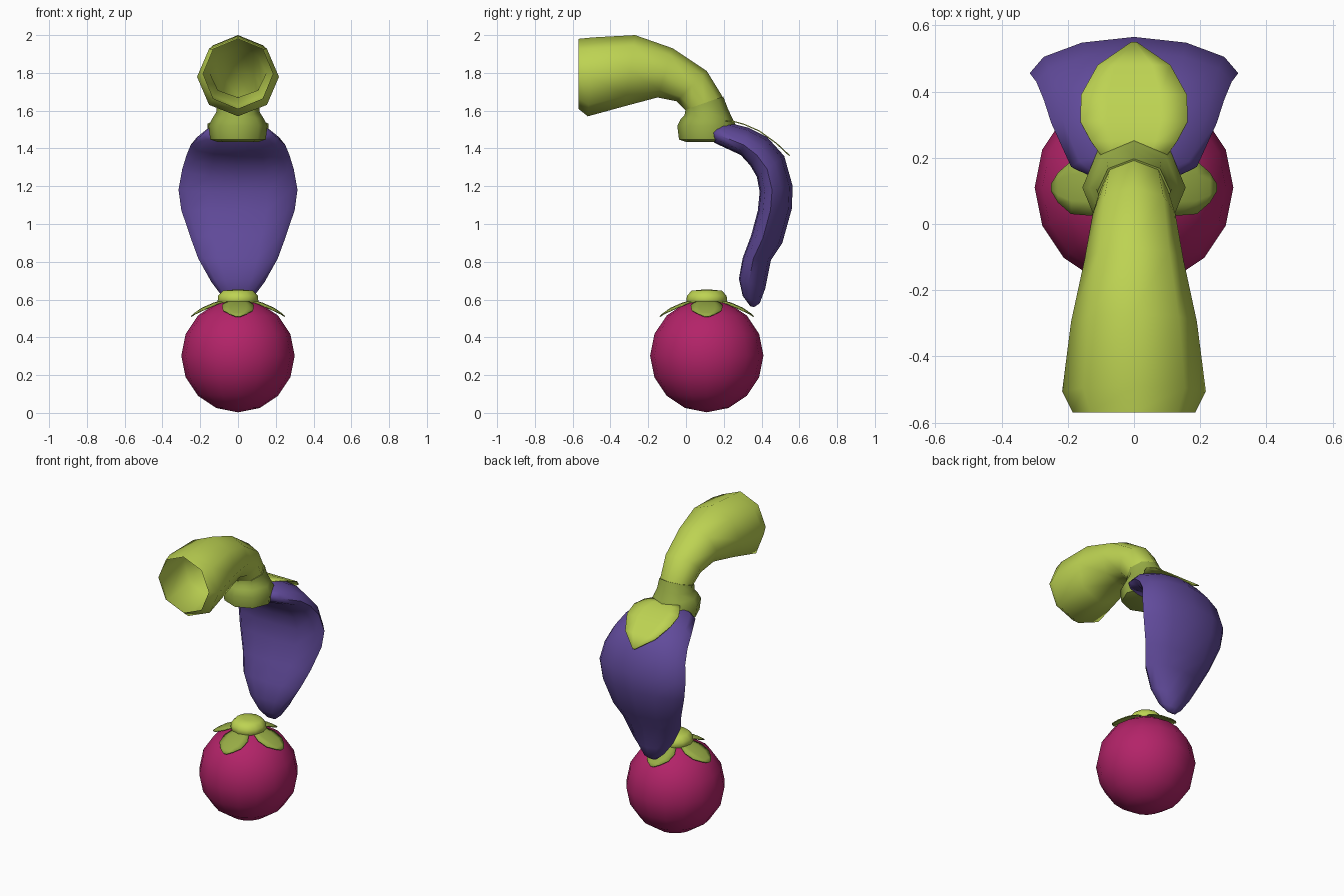
import bpy, bmesh, math
from mathutils import Vector

if "Cube" in bpy.data.objects:
    bpy.data.objects.remove(bpy.data.objects["Cube"])


def material(name, rgb):
    m = bpy.data.materials.new(name)
    m.diffuse_color = (*rgb, 1)
    m.use_nodes = True
    m.node_tree.nodes["Principled BSDF"].inputs["Base Color"].default_value = m.diffuse_color
    return m


LIME = material("lime green", (0.51, 0.65, 0.085))
OLIVE = material("leaf green", (0.31, 0.41, 0.06))
PURPLE = material("purple", (0.12, 0.07, 0.33))
BERRY = material("berry red", (0.45, 0.017, 0.14))


def finish(name, bm, mat, angle=50):
    bmesh.ops.recalc_face_normals(bm, faces=bm.faces)
    me = bpy.data.meshes.new(name)
    bm.to_mesh(me)
    bm.free()
    me.materials.append(mat)
    ob = bpy.data.objects.new(name, me)
    bpy.context.collection.objects.link(ob)
    bpy.ops.object.select_all(action='DESELECT')
    ob.select_set(True)
    bpy.context.view_layer.objects.active = ob
    bpy.ops.object.shade_smooth_by_angle(angle=math.radians(angle))
    return ob


def loft(name, rings, sides, mat, caps=(True, True), bend=0.0, angle=50):
    """Skin rings given as outer (y, z), inner (y, z), half width."""
    bm = bmesh.new()
    loops = []
    for yo, zo, yi, zi, w in rings:
        mid = Vector((0, (yo + yi) / 2, (zo + zi) / 2))
        half = Vector((0, (yo - yi) / 2, (zo - zi) / 2))
        loop = []
        for k in range(sides):
            a = math.tau * k / sides
            shift = math.cos(a) - bend * math.sin(a) ** 2
            loop.append(bm.verts.new(mid + half * shift + Vector((w * math.sin(a), 0, 0))))
        loops.append(loop)
    for a, b in zip(loops, loops[1:]):
        for k in range(sides):
            j = (k + 1) % sides
            bm.faces.new((a[k], a[j], b[j], b[k]))
    for cap, loop in zip(caps, (loops[0], loops[-1])):
        if cap:
            bm.faces.new(loop)
    return finish(name, bm, mat, angle)


def leaf(name, outline, place, mat):
    """Thin leaf from (length, half width) pairs; place maps (u, v) to a point."""
    bm = bmesh.new()
    rows = [[bm.verts.new(place(u, w * s)) for s in (-1, -0.5, 0, 0.5, 1)] for u, w in outline]
    for a, b in zip(rows, rows[1:]):
        for k in range(4):
            bm.faces.new((a[k], a[k + 1], b[k + 1], b[k]))
    ob = finish(name, bm, mat)
    mod = ob.modifiers.new("thickness", 'SOLIDIFY')
    mod.thickness = 0.006
    return ob


CY = 0.11  # axis of berry and collar


def round_rings(profile):
    return [(CY + r, z, CY - r, z, r) for r, z in profile]


# berry
bm = bmesh.new()
bmesh.ops.create_uvsphere(bm, u_segments=16, v_segments=8, radius=0.3)
bmesh.ops.translate(bm, verts=bm.verts, vec=(0, CY, 0.303))
finish("berry", bm, BERRY)

# knob on the berry
loft("berry_knob", round_rings([(0.09, 0.57), (0.108, 0.59), (0.105, 0.62),
                                (0.08, 0.647), (0.03, 0.652)]), 12, LIME)

# four leaves hugging the berry
for i in range(4):
    turn = math.pi / 2 * i
    c, s = math.cos(turn), math.sin(turn)

    def on_berry(u, v):
        r = 0.308 + 0.02 * max(0, (u - 0.1) / 0.15)
        z = 0.3 + math.sqrt(r * r - u * u - v * v)
        return (u * c - v * s, CY + u * s + v * c, z)

    leaf("berry_leaf_%d" % (i + 1), [(0.05, 0.04), (0.09, 0.065), (0.13, 0.085),
         (0.19, 0.08), (0.23, 0.045), (0.25, 0.012)], on_berry, OLIVE)

# hollow horn, open at the front
loft("horn", [(-0.57, 1.98, -0.57, 1.61, 0.185), (-0.49, 1.988, -0.52, 1.57, 0.217),
              (-0.27, 2.0, -0.32, 1.625, 0.19), (-0.07, 1.93, -0.15, 1.67, 0.15),
              (0.11, 1.81, -0.05, 1.65, 0.125), (0.19, 1.68, 0.0, 1.6, 0.105),
              (0.22, 1.57, 0.0, 1.53, 0.1)], 8, LIME, caps=(False, True), angle=60)

# collar below the horn, its top ring tilted to meet it
loft("collar", round_rings([(0.11, 1.435), (0.147, 1.447), (0.156, 1.52), (0.135, 1.56)])
     + [(0.222, 1.61, -0.008, 1.575, 0.115), (0.197, 1.675, -0.003, 1.605, 0.111)],
     8, OLIVE)

# curved petal
loft("petal", [(0.15, 1.515, 0.14, 1.47, 0.13), (0.21, 1.54, 0.15, 1.43, 0.19),
               (0.33, 1.51, 0.29, 1.365, 0.25), (0.43, 1.46, 0.34, 1.31, 0.272),
               (0.52, 1.36, 0.375, 1.25, 0.295), (0.565, 1.2, 0.39, 1.17, 0.315),
               (0.56, 1.08, 0.38, 1.07, 0.3), (0.51, 0.9, 0.345, 0.94, 0.25),
               (0.45, 0.81, 0.3, 0.82, 0.21), (0.42, 0.66, 0.28, 0.71, 0.14),
               (0.39, 0.58, 0.30, 0.62, 0.075), (0.36, 0.56, 0.34, 0.565, 0.03)],
     12, PURPLE, bend=0.25)

# leaf lying on top of the petal
SLOPE = [(0.18, 1.55), (0.25, 1.547), (0.31, 1.53), (0.39, 1.495), (0.48, 1.43), (0.56, 1.355)]


def on_petal(u, v):
    for (y0, z0), (y1, z1) in zip(SLOPE, SLOPE[1:]):
        if u <= y1:
            return (v, u, z0 + (z1 - z0) * (u - y0) / (y1 - y0))


leaf("petal_leaf", [(0.18, 0.08), (0.25, 0.13), (0.31, 0.162), (0.39, 0.16),
                    (0.48, 0.11), (0.55, 0.008)], on_petal, LIME)
